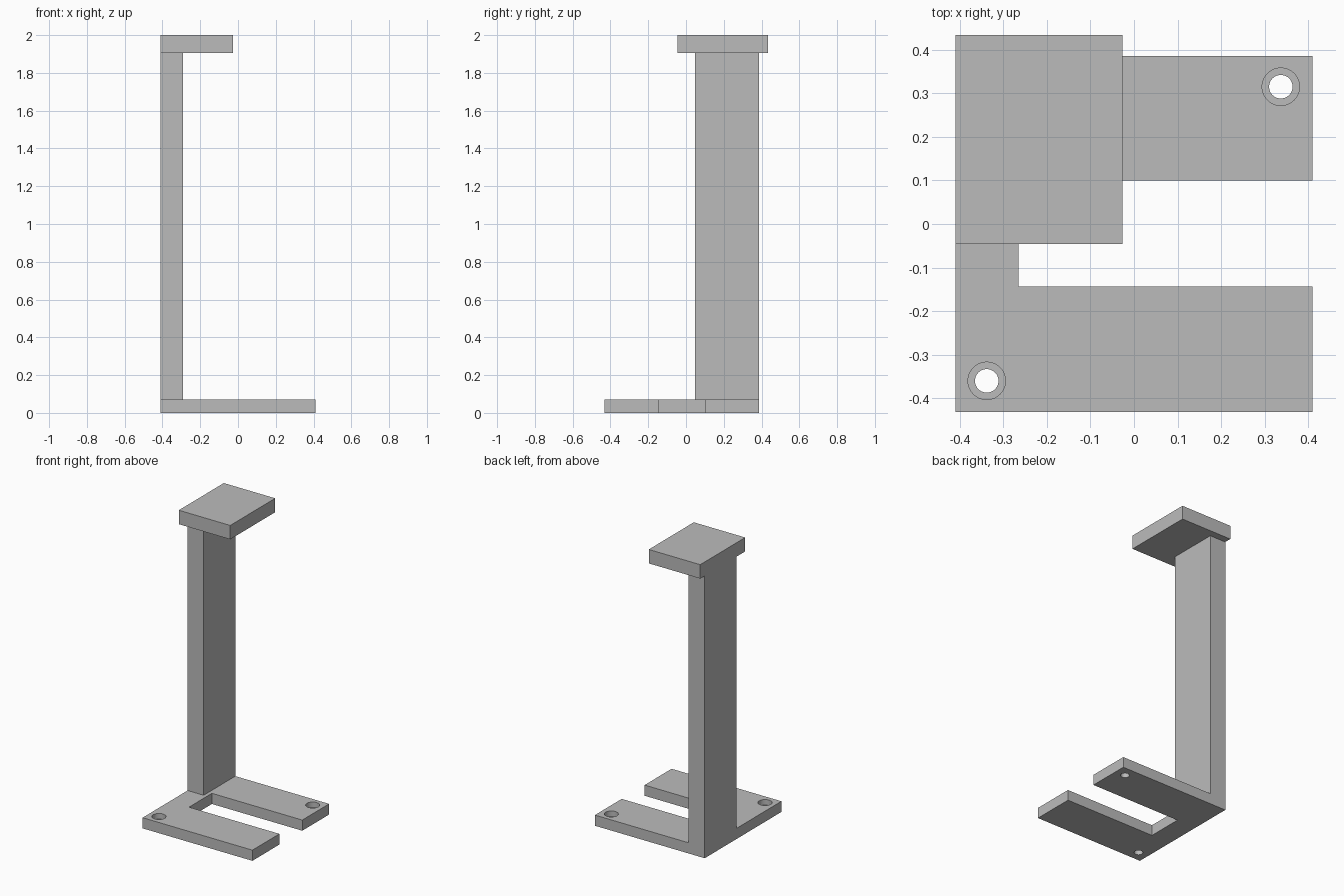
import bpy, bmesh

cube = bpy.data.objects.get("Cube")
if cube:
    bpy.data.objects.remove(cube, do_unlink=True)

GREY = (0.5, 0.5, 0.5, 1)
mat = bpy.data.materials.new("plain grey")
mat.use_nodes = True
mat.diffuse_color = GREY
mat.node_tree.nodes["Principled BSDF"].inputs["Base Color"].default_value = GREY


def prism(name, outline, z0, z1):
    """Extrude a flat xy outline from z0 up to z1."""
    bm = bmesh.new()
    face = bm.faces.new([bm.verts.new((x, y, z0)) for x, y in outline])
    top = bmesh.ops.extrude_face_region(bm, geom=[face])["geom"]
    bmesh.ops.translate(bm, vec=(0, 0, z1 - z0),
                        verts=[v for v in top if isinstance(v, bmesh.types.BMVert)])
    bmesh.ops.recalc_face_normals(bm, faces=bm.faces)
    mesh = bpy.data.meshes.new(name)
    bm.to_mesh(mesh)
    bm.free()
    mesh.materials.append(mat)
    obj = bpy.data.objects.new(name, mesh)
    bpy.context.collection.objects.link(obj)
    return obj


def rect(x0, x1, y0, y1):
    return [(x0, y0), (x1, y0), (x1, y1), (x0, y1)]


def drill(target, x, y, radius, z0, z1):
    """Cut a round hole, then discard the cutter."""
    bpy.ops.mesh.primitive_cylinder_add(vertices=48, radius=radius, depth=z1 - z0,
                                        location=(x, y, (z0 + z1) / 2))
    cutter = bpy.context.object
    cutter.name = "hole_cutter"
    cutter.hide_render = True
    cutter.data.materials.append(mat)
    mod = target.modifiers.new("hole", "BOOLEAN")
    mod.operation = "DIFFERENCE"
    mod.solver = "EXACT"
    mod.object = cutter
    bpy.context.view_layer.objects.active = target
    bpy.ops.object.modifier_apply(modifier=mod.name)
    bpy.data.objects.remove(cutter, do_unlink=True)


L, R = -0.41, 0.41
FRONT, BACK = -0.432, 0.386
BASE_TOP, POST_TOP = 0.072, 1.906

# Forked base plate
base = prism("base_plate", [(L, FRONT), (R, FRONT), (R, -0.144), (-0.265, -0.144),
                            (-0.265, 0.1), (R, 0.1), (R, BACK), (L, BACK)], 0, BASE_TOP)

# Stepped screw holes
for x, y in ((0.337, 0.315), (-0.338, -0.36)):
    drill(base, x, y, 0.043, BASE_TOP / 2, 0.2)
    drill(base, x, y, 0.027, -0.1, 0.2)

# Upright post and top rest
prism("upright_post", rect(L, -0.29, 0.048, BACK), BASE_TOP, POST_TOP)
prism("top_rest", rect(L, -0.026, -0.046, 0.434), POST_TOP, 2)

# Smooth hole walls, flat plate faces
bpy.ops.object.select_all(action="DESELECT")
base.select_set(True)
bpy.context.view_layer.objects.active = base
bpy.ops.object.shade_smooth_by_angle()
